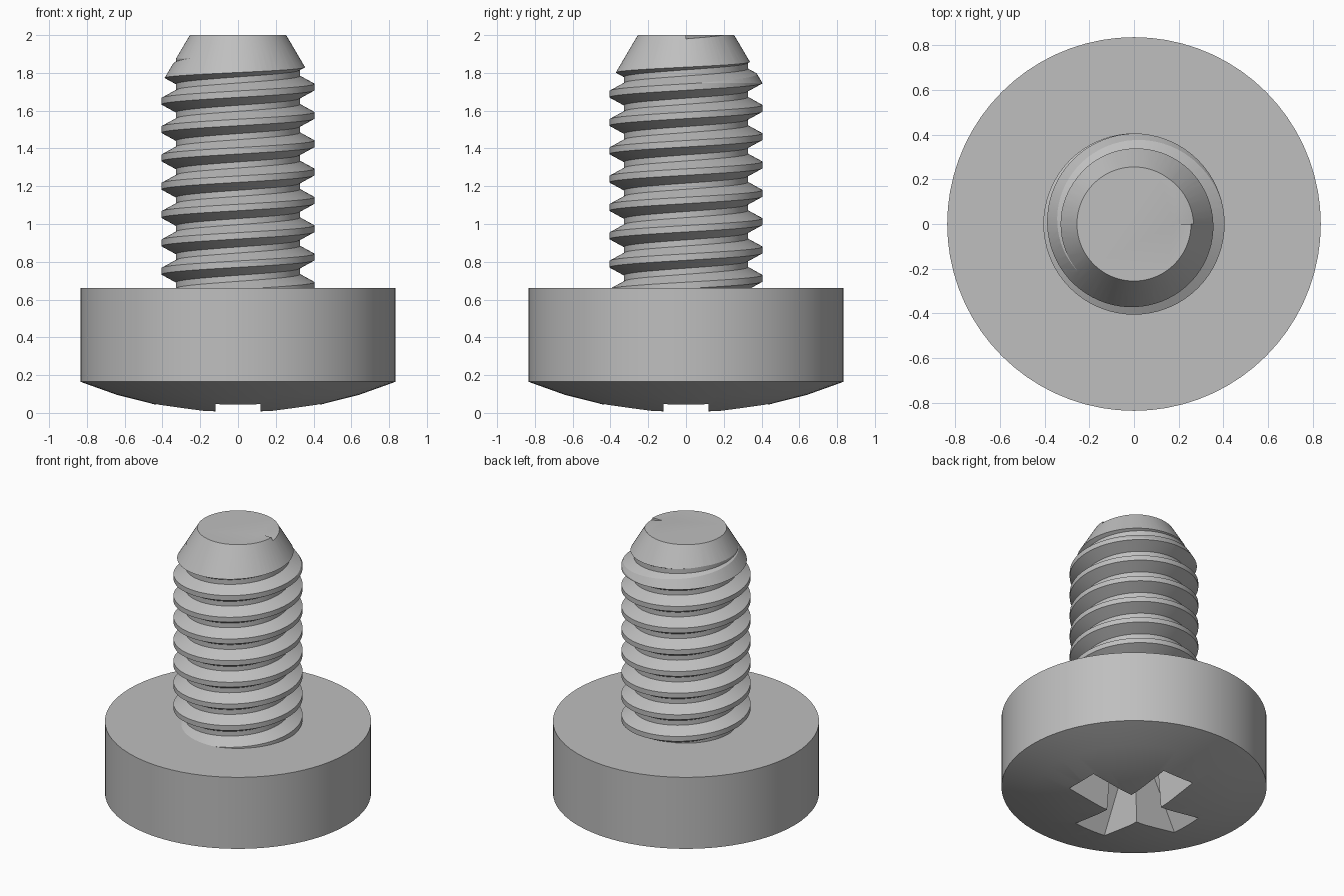
import bpy, bmesh
from math import sin, cos, tau, sqrt, radians

cube = bpy.data.objects.get("Cube")
if cube:
    bpy.data.objects.remove(cube)

steel = bpy.data.materials.new("plain_grey_steel")
steel.use_nodes = True
GREY = (0.52, 0.52, 0.52, 1)
steel.diffuse_color = GREY
steel.node_tree.nodes["Principled BSDF"].inputs["Base Color"].default_value = GREY


def finish(name, bm):
    bmesh.ops.recalc_face_normals(bm, faces=bm.faces)
    mesh = bpy.data.meshes.new(name)
    bm.to_mesh(mesh)
    bm.free()
    mesh.materials.append(steel)
    obj = bpy.data.objects.new(name, mesh)
    bpy.context.collection.objects.link(obj)
    return obj


def lathe(name, profile, sides=72):
    """Closed solid turned around z from (radius, height) pairs."""
    bm = bmesh.new()
    rings = [[bm.verts.new((r * cos(tau * j / sides), r * sin(tau * j / sides), z))
              for j in range(sides)] for r, z in profile]
    for low, high in zip(rings, rings[1:]):
        for j in range(sides):
            k = (j + 1) % sides
            bm.faces.new((low[j], low[k], high[k], high[j]))
    bm.faces.new(rings[0])
    bm.faces.new(rings[-1])
    return finish(name, bm)


def select_only(obj):
    bpy.ops.object.select_all(action='DESELECT')
    obj.select_set(True)
    bpy.context.view_layer.objects.active = obj


def combine(obj, tool, operation):
    mod = obj.modifiers.new(operation.lower(), 'BOOLEAN')
    mod.operation, mod.object, mod.solver = operation, tool, 'EXACT'
    select_only(obj)
    bpy.ops.object.modifier_apply(modifier=mod.name)
    bpy.data.objects.remove(tool)


# Head: straight rim with a shallow domed face
HEAD_R, RIM_Z, HEAD_TOP = 0.835, 0.165, 0.66
dome_r = (HEAD_R ** 2 + RIM_Z ** 2) / (2 * RIM_Z)
dome = [(HEAD_R * t, dome_r - sqrt(dome_r ** 2 - (HEAD_R * t) ** 2))
        for t in (0.02, 0.26, 0.52, 0.77, 1)]
head = lathe("head", dome + [(HEAD_R, HEAD_TOP)])

# Cross recess: two tapered slots
for axis in range(2):
    bm = bmesh.new()
    bmesh.ops.create_cube(bm, size=2)
    for v in bm.verts:
        deep = v.co.z > 0
        long, wide = (0.21, 0.10) if deep else (0.485, 0.123)
        x, y = v.co.x * long, v.co.y * wide
        v.co = (x, y, 0) if axis == 0 else (-y, x, 0)
        v.co.z = 0.45 if deep else -0.05
    combine(head, finish("recess_cutter", bm), 'DIFFERENCE')

# Threaded shank: a right-handed helical skin with four rows per turn
PITCH, SIDES, TURNS, START = 0.15, 72, 11, 0.525
ROWS = [(0.405, -0.017), (0.405, 0.017), (0.328, 0.059), (0.328, 0.091)]
bm = bmesh.new()
columns = []
for j in range(SIDES):
    a = tau * j / SIDES
    columns.append([bm.verts.new((r * cos(a), r * sin(a),
                                  START + dz + PITCH * (turn + j / SIDES)))
                    for turn in range(TURNS) for r, dz in ROWS])
last = len(columns[0]) - 5


def point(k, j):
    return columns[j][k] if j < SIDES else columns[0][k + 4]


for k in range(last):
    for j in range(SIDES):
        bm.faces.new((point(k, j), point(k, j + 1), point(k + 1, j + 1), point(k + 1, j)))
# Close both helical ends with a fan, including the step of one pitch
for k in (0, last):
    rim = [point(k, j) for j in range(SIDES + 1)] + [columns[0][k + s] for s in (3, 2, 1)]
    hub = bm.verts.new((0, 0, sum(v.co.z for v in rim) / len(rim)))
    for a, b in zip(rim, rim[1:] + rim[:1]):
        bm.faces.new((a, b, hub))
shank = finish("threaded_shank", bm)

# Trim the shank to its length and its conical tip
envelope = lathe("tip_envelope", [(0.46, 0.62), (0.46, 1.652), (0.255, 2.0)])
combine(shank, envelope, 'INTERSECT')

for obj in (head, shank):
    select_only(obj)
    bpy.ops.object.shade_smooth_by_angle(angle=radians(20))
